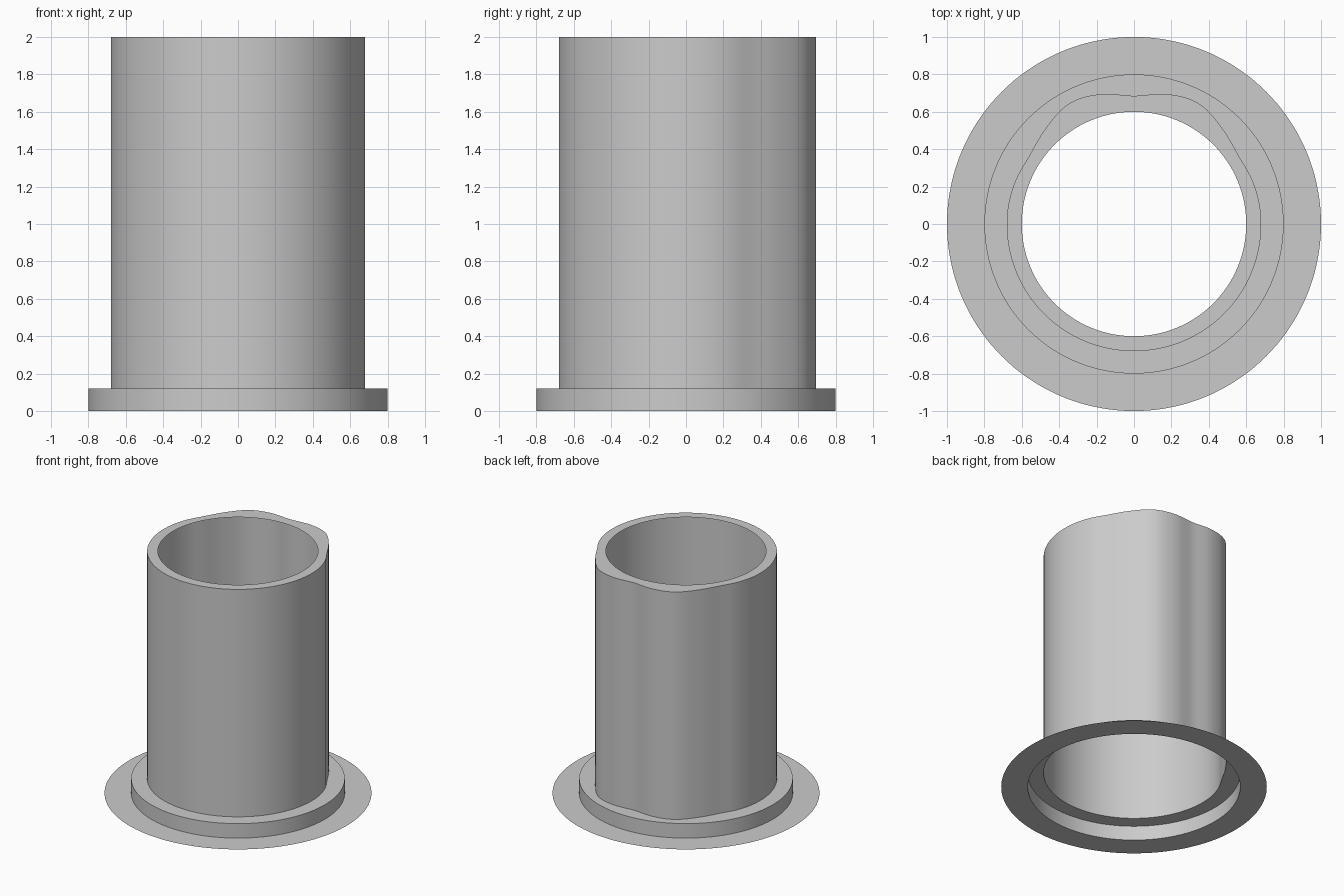
import bpy
import math

if "Cube" in bpy.data.objects:
    bpy.data.objects.remove(bpy.data.objects["Cube"])

SEGMENTS = 144

grey = bpy.data.materials.new("plain grey")
grey.use_nodes = True
colour = (0.6, 0.6, 0.6, 1)
grey.diffuse_color = colour
grey.node_tree.nodes["Principled BSDF"].inputs["Base Color"].default_value = colour

# Tube radius by angle away from the back: two soft lobes with a dip between
LOBES = [(0, .685), (15, .718), (28, .732), (43, .695), (57, .668), (70, .675), (85, .68), (180, .68)]


def tube_radius(angle):
    """Smooth interpolation of the lobed outline, mirrored left to right."""
    a = abs((math.degrees(angle) - 90 + 180) % 360 - 180)
    pts = [(-LOBES[1][0], LOBES[1][1])] + LOBES + [(275, .68)]
    for i in range(1, len(pts) - 2):
        (x0, y0), (x1, y1), (x2, y2), (x3, y3) = pts[i - 1:i + 3]
        if a <= x2:
            h = x2 - x1
            t = (a - x1) / h
            m1, m2 = (y2 - y0) / (x2 - x0) * h, (y3 - y1) / (x3 - x1) * h
            return ((2*t**3 - 3*t**2 + 1) * y1 + (t**3 - 2*t**2 + t) * m1
                    + (3*t**2 - 2*t**3) * y2 + (t**3 - t**2) * m2)
    return LOBES[-1][1]


def circle(radius):
    return lambda angle: radius


def band(name, lower, z_low, upper, z_high):
    """Open sheet joining two closed outlines, facing outwards or up."""
    verts = []
    for outline, z in ((lower, z_low), (upper, z_high)):
        for i in range(SEGMENTS):
            a = math.tau * i / SEGMENTS
            r = outline(a)
            verts.append((r * math.cos(a), r * math.sin(a), z))
    faces = []
    for i in range(SEGMENTS):
        j = (i + 1) % SEGMENTS
        faces.append((i, j, SEGMENTS + j, SEGMENTS + i))
    mesh = bpy.data.meshes.new(name)
    mesh.from_pydata(verts, [], faces)
    mesh.materials.append(grey)
    mesh.shade_smooth()
    obj = bpy.data.objects.new(name, mesh)
    bpy.context.collection.objects.link(obj)
    return obj


# Flat base, raised step, lobed tube and top rim, all thin sheets
band("base_flange", circle(1.0), 0, circle(.8), 0)
band("step_wall", circle(.8), 0, circle(.8), .12)
band("step_top", circle(.8), .12, tube_radius, .12)
band("tube_wall", tube_radius, .12, tube_radius, 2)
band("top_rim", tube_radius, 2, circle(.6), 2)
